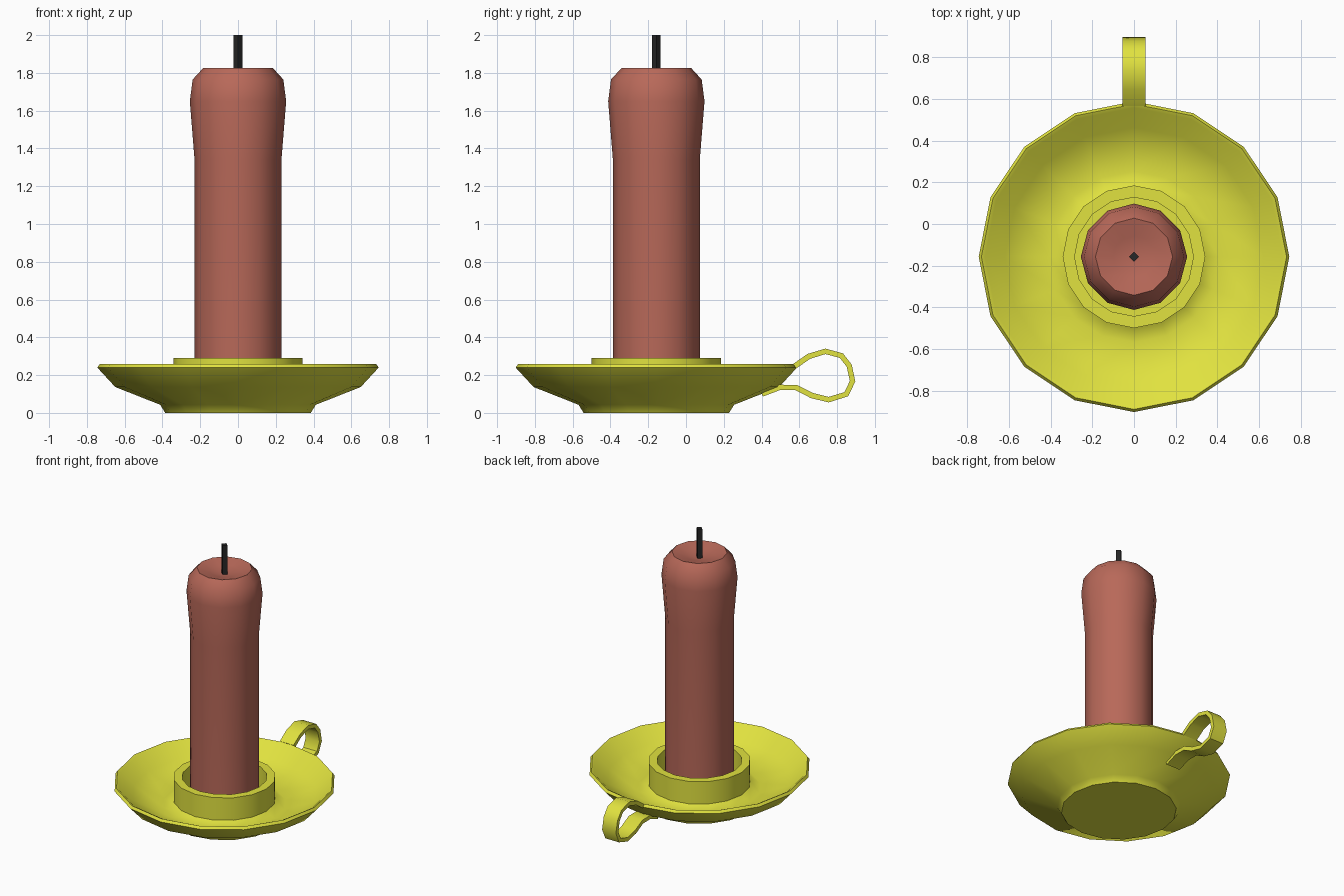
import bpy, bmesh, math
from mathutils import Vector

if "Cube" in bpy.data.objects:
    bpy.data.objects.remove(bpy.data.objects["Cube"])

CY = -0.157  # axis of the dish and candle


def material(name, rgb):
    m = bpy.data.materials.new(name)
    m.diffuse_color = (*rgb, 1)
    m.use_nodes = True
    m.node_tree.nodes["Principled BSDF"].inputs["Base Color"].default_value = m.diffuse_color
    return m


def finish(name, bm, mat, angle):
    bmesh.ops.recalc_face_normals(bm, faces=bm.faces)
    mesh = bpy.data.meshes.new(name)
    bm.to_mesh(mesh)
    bm.free()
    ob = bpy.data.objects.new(name, mesh)
    bpy.context.collection.objects.link(ob)
    mesh.materials.append(mat)
    bpy.ops.object.select_all(action='DESELECT')
    ob.select_set(True)
    bpy.context.view_layer.objects.active = ob
    bpy.ops.object.shade_smooth_by_angle(angle=math.radians(angle))
    return ob


def lathe(name, profile, sides, mat, angle=40):
    """Revolve (radius, z) points around the candle axis; radius 0 makes a pole."""
    bm = bmesh.new()
    rings = []
    for r, z in profile:
        n = sides if r > 0 else 1
        rings.append([bm.verts.new((r * math.cos(math.tau * i / sides),
                                    CY + r * math.sin(math.tau * i / sides), z))
                      for i in range(n)])
    for a, b in zip(rings, rings[1:]):
        for i in range(sides):
            j = (i + 1) % sides
            quad = [a[i % len(a)], a[j % len(a)], b[j % len(b)], b[i % len(b)]]
            bm.faces.new(list(dict.fromkeys(quad)))
    return finish(name, bm, mat, angle)


def strap(name, path, width, thick, mat):
    """Flat band following a (y, z) centre line, mitred at each bend."""
    pts = [Vector(p) for p in path]
    bm = bmesh.new()
    rings = []
    for i, p in enumerate(pts):
        d0 = (p - pts[i - 1]).normalized() if i else None
        d1 = (pts[i + 1] - p).normalized() if i < len(pts) - 1 else None
        d = ((d0 or d1) + (d1 or d0)).normalized()
        n = Vector((-d.y, d.x)) * thick / 2
        rings.append([bm.verts.new((x, p.x + s * n.x, p.y + s * n.y))
                      for x, s in ((-width / 2, -1), (width / 2, -1),
                                   (width / 2, 1), (-width / 2, 1))])
    for a, b in zip(rings, rings[1:]):
        for i in range(4):
            j = (i + 1) % 4
            bm.faces.new((a[i], a[j], b[j], b[i]))
    bm.faces.new(rings[0])
    bm.faces.new(rings[-1])
    return finish(name, bm, mat, 45)


brass = material("brass", (0.75, 0.76, 0.05))
wax = material("wax", (0.48, 0.14, 0.10))
black = material("wick_black", (0.02, 0.02, 0.02))

# Dish with a raised socket in the middle
lathe("dish", [(0, 0), (0.385, 0), (0.412, 0.043), (0.65, 0.137), (0.745, 0.24),
               (0.732, 0.258), (0.715, 0.25), (0.62, 0.165), (0.41, 0.09),
               (0.342, 0.125), (0.342, 0.29), (0.285, 0.29), (0.285, 0.08),
               (0, 0.08)], 16, brass, 50)

# Candle with a swollen, slightly dished top
lathe("candle", [(0, 0.08), (0.23, 0.08), (0.23, 1.34), (0.255, 1.65),
                 (0.24, 1.765), (0.185, 1.825), (0.10, 1.805), (0, 1.78)],
      12, wax, 60)

# Wick
lathe("wick", [(0, 1.76), (0.023, 1.76), (0.023, 2.0), (0, 2.0)], 4, black, 30)

# Looped finger handle
strap("handle", [(0.575, 0.247), (0.65, 0.299), (0.738, 0.326), (0.823, 0.303),
                 (0.864, 0.25), (0.882, 0.168), (0.849, 0.099), (0.755, 0.07),
                 (0.666, 0.092), (0.584, 0.134), (0.495, 0.135), (0.402, 0.1)],
      0.112, 0.029, brass)
